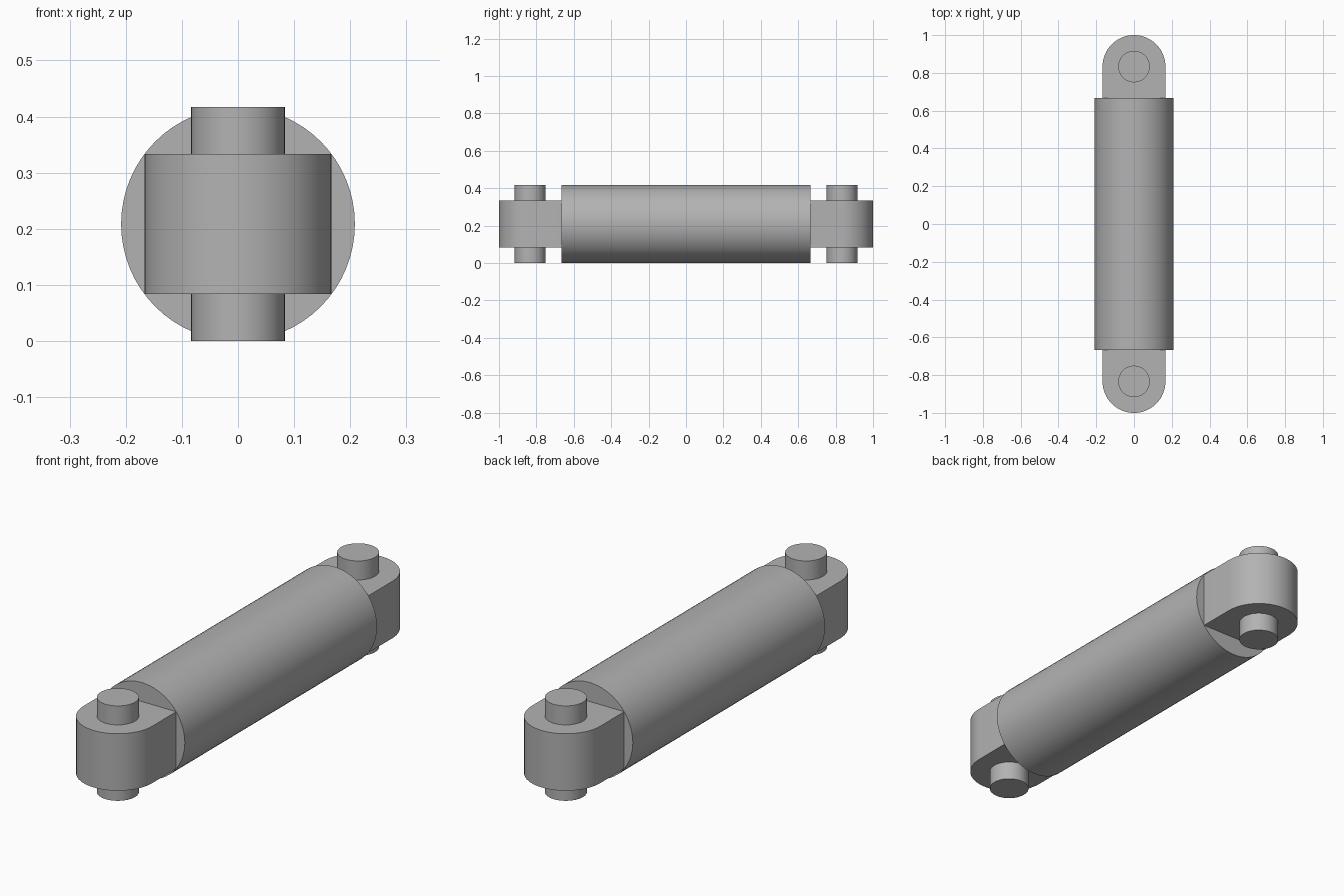
import bpy
import bmesh
from math import cos, sin, pi, radians
from mathutils import Matrix

U = 1 / 24            # design unit
MID = 5 * U           # height of the centre axis

old = bpy.data.objects.get("Cube")
if old:
    bpy.data.objects.remove(old, do_unlink=True)

grey = bpy.data.materials.new("plain_grey")
grey.use_nodes = True
colour = (0.45, 0.45, 0.45, 1)
grey.diffuse_color = colour
grey.node_tree.nodes["Principled BSDF"].inputs["Base Color"].default_value = colour


def prism(name, outline, depth, matrix):
    """Extrude a flat outline symmetrically about its plane."""
    bm = bmesh.new()
    face = bm.faces.new([bm.verts.new((x, y, -depth / 2)) for x, y in outline])
    result = bmesh.ops.extrude_face_region(bm, geom=[face])
    top = [g for g in result["geom"] if isinstance(g, bmesh.types.BMVert)]
    bmesh.ops.translate(bm, verts=top, vec=(0, 0, depth))
    bmesh.ops.recalc_face_normals(bm, faces=bm.faces)
    mesh = bpy.data.meshes.new(name)
    bm.to_mesh(mesh)
    bm.free()
    mesh.transform(matrix)
    mesh.materials.append(grey)
    obj = bpy.data.objects.new(name, mesh)
    bpy.context.collection.objects.link(obj)
    bpy.ops.object.select_all(action="DESELECT")
    obj.select_set(True)
    bpy.context.view_layer.objects.active = obj
    bpy.ops.object.shade_smooth_by_angle(angle=radians(30))


def arc(radius, sweep, steps):
    return [(radius * cos(sweep * i / steps), radius * sin(sweep * i / steps))
            for i in range(steps + 1)]


def circle(radius, steps=64):
    return arc(radius, 2 * pi, steps)[:-1]


# Main round body lying along y
prism("cylinder_body", circle(5 * U), 32 * U,
      Matrix.Translation((0, 0, MID)) @ Matrix.Rotation(pi / 2, 4, "X"))

# Rounded end lug and its pin at each end
lug_outline = arc(4 * U, pi, 32) + [(-4 * U, -4 * U), (4 * U, -4 * U)]
for end, turn in (("back", 0), ("front", pi)):
    place = Matrix.Rotation(turn, 4, "Z") @ Matrix.Translation((0, 20 * U, MID))
    prism(end + "_lug", lug_outline, 6 * U, place)
    prism(end + "_pin", circle(2 * U, 48), 10 * U, place)
